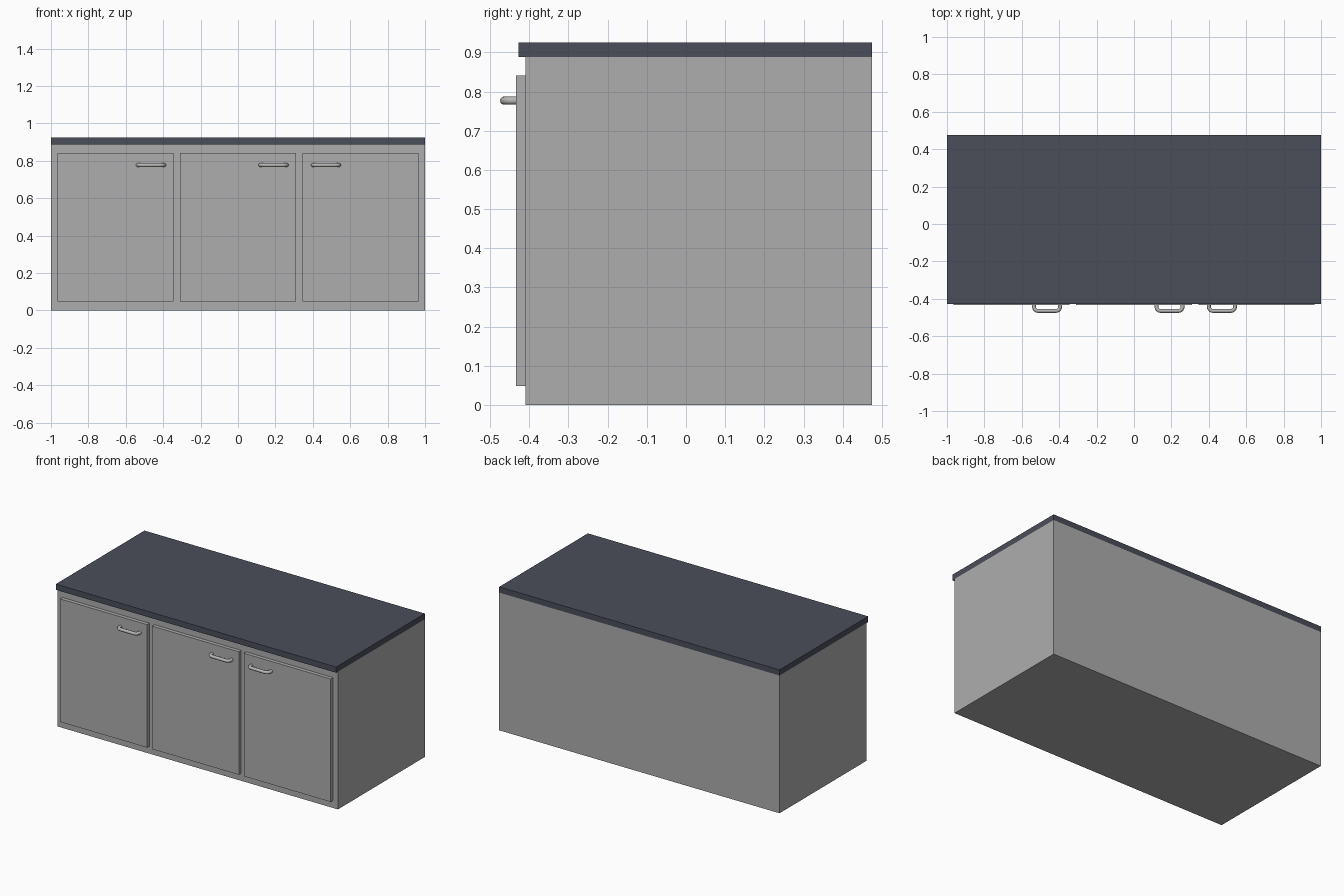
import bpy, bmesh, math
from mathutils import Vector

if "Cube" in bpy.data.objects:
    bpy.data.objects.remove(bpy.data.objects["Cube"])


def material(name, rgb):
    m = bpy.data.materials.new(name)
    m.diffuse_color = (*rgb, 1)
    m.use_nodes = True
    m.node_tree.nodes["Principled BSDF"].inputs["Base Color"].default_value = m.diffuse_color
    return m


GREY = material("cabinet grey", (0.42, 0.42, 0.42))
SLATE = material("slate worktop", (0.069, 0.077, 0.098))
STEEL = material("handle steel", (0.47, 0.47, 0.46))


def add_object(name, bm, mat):
    mesh = bpy.data.meshes.new(name)
    bmesh.ops.recalc_face_normals(bm, faces=bm.faces)
    bm.to_mesh(mesh)
    bm.free()
    mesh.materials.append(mat)
    ob = bpy.data.objects.new(name, mesh)
    bpy.context.collection.objects.link(ob)
    return ob


def box(name, x, y, z, mat):
    bm = bmesh.new()
    bmesh.ops.create_cube(bm, size=1)
    for v in bm.verts:
        v.co = [lo + (c + 0.5) * (hi - lo) for c, (lo, hi) in zip(v.co, (x, y, z))]
    return add_object(name, bm, mat)


def handle(name, cx, mat, z=0.777, r=0.0105, half=0.07, sides=12):
    # U-shaped bar with rounded corners, swept in the horizontal plane
    front, back, bend = -0.4645, -0.43, 0.022
    path = [(-half, back)]
    for i in range(5):
        a = math.pi / 2 * i / 4
        path.append((-half + bend * (1 - math.cos(a)), front + bend * (1 - math.sin(a))))
    path += [(-x, y) for x, y in reversed(path)]
    pts = [Vector((cx + x, y, z)) for x, y in path]
    bm = bmesh.new()
    rings = []
    for i, p in enumerate(pts):
        t_in = (p - pts[i - 1]).normalized() if i else Vector((0, -1, 0))
        t_out = (pts[i + 1] - p).normalized() if i < len(pts) - 1 else Vector((0, 1, 0))
        t = (t_in + t_out).normalized()
        side = t.cross(Vector((0, 0, 1)))
        ring = []
        for k in range(sides):
            a = 2 * math.pi * k / sides
            ring.append(bm.verts.new(p + side * r * math.cos(a) + Vector((0, 0, r * math.sin(a)))))
        rings.append(ring)
    for a, b in zip(rings, rings[1:]):
        for k in range(sides):
            n = (k + 1) % sides
            bm.faces.new((a[k], a[n], b[n], b[k]))
    bm.faces.new(rings[0])
    bm.faces.new(rings[-1])
    for f in bm.faces:
        f.smooth = len(f.verts) == 4
    return add_object(name, bm, mat)


# Carcass and worktop
box("cabinet_body", (-1, 1), (-0.41, 0.475), (0, 0.888), GREY)
box("worktop", (-1, 1), (-0.428, 0.475), (0.888, 0.925), SLATE)

# Three doors, each with its handle
for label, cx, off in (("left", -0.655, 0.19), ("middle", 0, 0.19), ("right", 0.655, -0.185)):
    box(label + "_door", (cx - 0.31, cx + 0.31), (-0.434, -0.41), (0.048, 0.841), GREY)
    handle(label + "_handle", cx + off, STEEL)
